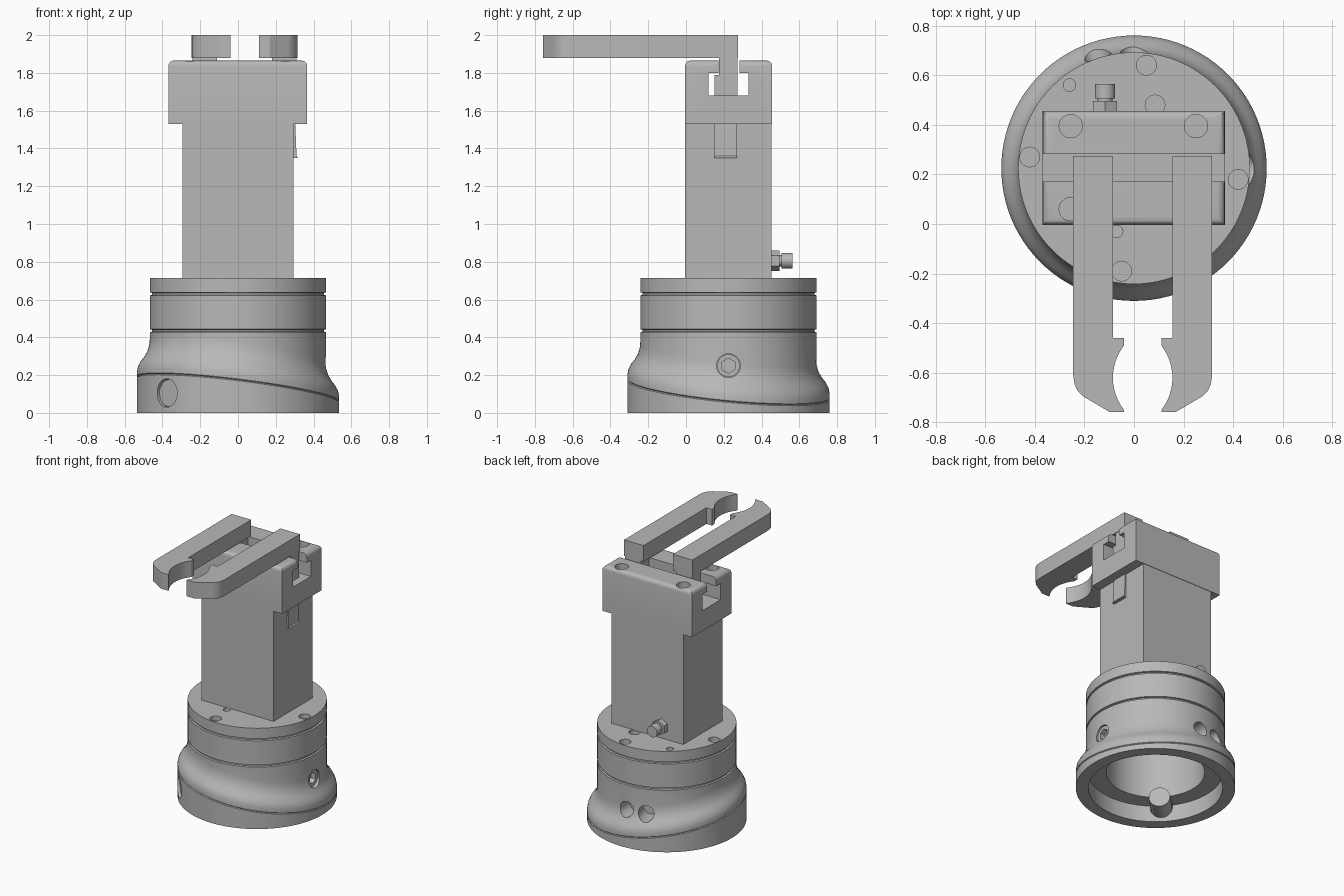
import bpy, bmesh, math
from mathutils import Vector

if "Cube" in bpy.data.objects:
    bpy.data.objects.remove(bpy.data.objects["Cube"], do_unlink=True)

grey = bpy.data.materials.new("machined grey")
grey.use_nodes = True
COLOUR = (0.48, 0.48, 0.48, 1)
grey.diffuse_color = COLOUR
grey.node_tree.nodes["Principled BSDF"].inputs["Base Color"].default_value = COLOUR
CY = 0.225  # centre of the round base in y


def finish(bm, name):
    bmesh.ops.recalc_face_normals(bm, faces=bm.faces)
    me = bpy.data.meshes.new(name)
    bm.to_mesh(me)
    bm.free()
    me.materials.append(grey)
    ob = bpy.data.objects.new(name, me)
    bpy.context.collection.objects.link(ob)
    return ob


def box(name, x, y, z, top_bevel=0):
    bm = bmesh.new()
    bmesh.ops.create_cube(bm, size=1)
    for v in bm.verts:
        v.co = [a + (b - a) * (c + 0.5) for (a, b), c in zip((x, y, z), v.co)]
    if top_bevel:
        edges = [e for e in bm.edges if all(v.co.z > z[1] - 0.001 for v in e.verts)]
        bmesh.ops.bevel(bm, geom=edges, offset=top_bevel, segments=4,
                        profile=0.5, affect='EDGES')
    return finish(bm, name)


def cyl(name, start, end, r, sides=32):
    start, end = Vector(start), Vector(end)
    axis = end - start
    bm = bmesh.new()
    bmesh.ops.create_cone(bm, cap_ends=True, segments=sides, radius1=r,
                          radius2=r, depth=axis.length)
    rot = axis.to_track_quat('Z', 'Y')
    for v in bm.verts:
        v.co = rot @ v.co + (start + end) / 2
    return finish(bm, name)


def prism(name, outline, place, low, high):
    """Extrude a 2D outline; place(a, b, t) gives the 3D point."""
    bm = bmesh.new()
    ends = [[bm.verts.new(place(a, b, t)) for a, b in outline] for t in (low, high)]
    for ring in ends:
        bm.faces.new(ring)
    for i in range(len(outline)):
        j = (i + 1) % len(outline)
        bm.faces.new((ends[0][i], ends[0][j], ends[1][j], ends[1][i]))
    return finish(bm, name)


def cut(target, *cutters):
    bpy.context.view_layer.objects.active = target
    for c in cutters:
        c.hide_render = True
        mod = target.modifiers.new("cut", 'BOOLEAN')
        mod.operation, mod.solver, mod.object = 'DIFFERENCE', 'EXACT', c
        bpy.ops.object.modifier_apply(modifier=mod.name)
        bpy.data.objects.remove(c, do_unlink=True)


def radial(deg, r, z):
    a = math.radians(deg)
    return (r * math.cos(a), CY + r * math.sin(a), z)


# Round base: lathe whose flange edge rises and falls around the rim
def rim_height(a):
    return 0.155 - 0.065 * math.cos(a) - 0.05 * math.sin(a)


R, F = 0.467, 0.535
profile = [(0.33, 0.45, 0), (0.33, 0.12, 0), (0.45, 0.12, 0), (0.45, 0, 0), (F, 0, 0),
           (F, -0.035, 1), (0.53, -0.03, 1), (F, -0.025, 1), (F, 0, 1), (0.53, 0.025, 1),
           (0.517, 0.05, 1), (0.497, 0.075, 1), (0.48, 0.105, 1), (0.47, 0.14, 1),
           (R, 0.17, 1)]
for g in (0.435, 0.63):
    profile += [(R, g - 0.008, 0), (R - 0.012, g - 0.005, 0),
                (R - 0.012, g + 0.005, 0), (R, g + 0.008, 0)]
profile.append((R, 0.715, 0))
SEG = 96
bm = bmesh.new()
rings = []
for s in range(SEG):
    a = 2 * math.pi * s / SEG
    rings.append([bm.verts.new((r * math.cos(a), CY + r * math.sin(a),
                                z + k * rim_height(a))) for r, z, k in profile])
for s in range(SEG):
    p, q = rings[s], rings[(s + 1) % SEG]
    for i in range(len(profile) - 1):
        bm.faces.new((p[i], q[i], q[i + 1], p[i + 1]))
bm.faces.new([ring[0] for ring in rings])
bm.faces.new([ring[-1] for ring in rings])
base = finish(bm, "round_base")

# Side bores in the base, and shallow screw pockets on its top
cut(base, *[cyl("bore", radial(d, r0, z), radial(d, 0.6, z), r)
            for d, z, r, r0 in ((0, 0.25, 0.063, 0.4), (90, 0.25, 0.055, 0.36),
                                (108, 0.25, 0.055, 0.36), (225, 0.105, 0.075, 0.4))])
pockets = [(0.05, 0.64, 0.04), (-0.26, 0.56, 0.025), (0.085, 0.48, 0.04),
           (-0.42, 0.27, 0.04), (0.42, 0.18, 0.04), (-0.07, -0.03, 0.025),
           (-0.05, -0.19, 0.04)]
cut(base, *[cyl("pocket", (x, y, 0.68), (x, y, 0.8), r, 20) for x, y, r in pockets])

# Small holes in the recessed ring underneath
cut(base, *[cyl("pin_hole", radial(d, 0.39, 0.1), radial(d, 0.39, 0.16), 0.014, 10)
            for d in range(0, 360, 45)])

# Set screws with hex sockets
for name, d, z, r, r0, r1 in (("side_set_screw", 0, 0.25, 0.06, 0.39, 0.455),
                              ("locking_peg", 225, 0.105, 0.072, 0.3, 0.515)):
    screw = cyl(name, radial(d, r0, z), radial(d, r1, z), r)
    cut(screw, cyl("socket", radial(d, r1 - 0.04, z), radial(d, r1 + 0.05, z), 0.04, 6))

# Column with threaded holes, two of them going through
column = box("column", (-0.295, 0.295), (-0.005, 0.453), (0.71, 1.53))
holes = []
for x in (-0.17, 0.165):
    for z in (1.285, 1.105, 0.925):
        through = (x < 0) == (z > 1.2) and z != 1.105
        holes.append(cyl("hole", (x, -0.1, z), (x, 0.6 if through else 0.08, z), 0.027, 20))
holes.append(cyl("counterbore", (-0.17, 0.4, 1.285), (-0.17, 0.6, 1.285), 0.042, 20))
cut(column, *holes)

# Wedge-shaped side tab
prism("side_tab", [(0.28, 1.53), (0.303, 1.53), (0.31, 1.36), (0.318, 1.35), (0.28, 1.35)],
      lambda a, b, t: (a, t, b), 0.15, 0.27)

# Head with a T-slot and corner bolt holes
head = box("head", (-0.368, 0.366), (-0.005, 0.456), (1.53, 1.865), 0.028)
cut(head, box("slot_chamber", (-0.5, 0.5), (0.12, 0.33), (1.68, 1.8)),
    box("slot_neck", (-0.5, 0.5), (0.172, 0.282), (1.75, 1.95)),
    *[cyl("bolt_hole", (x, y, 1.8), (x, y, 1.95), 0.047)
      for x in (-0.255, 0.25) for y in (0.06, 0.395)])

# Gripper fingers and the slides carrying them, mirrored about the grip axis
GRIP = 0.035
jaw = [(-0.245, 0.275), (-0.245, -0.61), (-0.24, -0.645), (-0.228, -0.672), (-0.205, -0.695),
       (-0.1, -0.757), (-0.04, -0.757)]
for i in range(13):
    a = math.radians(218 - 76 * i / 12)
    jaw.append((0.125 + 0.21 * math.cos(a), -0.62 + 0.21 * math.sin(a)))
jaw += [(-0.04, -0.46), (-0.085, -0.46), (-0.085, 0.275)]
slide = [(0.15, 1.681), (0.272, 1.681), (0.272, 1.885), (0.175, 1.885), (0.175, 1.79),
         (0.15, 1.79)]
for side, m in (("right", 1), ("left", -1)):
    def mx(x):
        return GRIP + m * (x - GRIP)
    finger = prism(side + "_finger", jaw, lambda a, b, t: (mx(a), b, t), 1.88, 2.0)
    x = mx(-0.168)
    cut(finger, cyl("finger_bore", (x, -1, 1.94), (x, 0.5, 1.94), 0.026, 24),
        cyl("finger_counterbore", (x, -1, 1.94), (x, -0.6, 1.94), 0.045, 24))
    prism(side + "_slide", slide, lambda a, b, t: (t, a, b), mx(-0.24), mx(-0.11))

# Air fitting on the back
for name, y0, y1, r, n in (("fitting_hex", 0.45, 0.495, 0.055, 6),
                           ("fitting_neck", 0.49, 0.515, 0.03, 24),
                           ("fitting_collar", 0.505, 0.565, 0.041, 24)):
    part = cyl(name, (-0.117, y0, 0.805), (-0.117, y1, 0.805), r, n)
cut(part, cyl("fitting_bore", (-0.117, 0.53, 0.805), (-0.117, 0.6, 0.805), 0.022, 20))

# Smooth the rounded surfaces, keeping machined edges crisp
for ob in bpy.context.collection.objects:
    if ob.type == 'MESH' and grey.name in ob.data.materials:
        bpy.ops.object.select_all(action='DESELECT')
        ob.select_set(True)
        bpy.context.view_layer.objects.active = ob
        bpy.ops.object.shade_smooth_by_angle(angle=math.radians(30))
